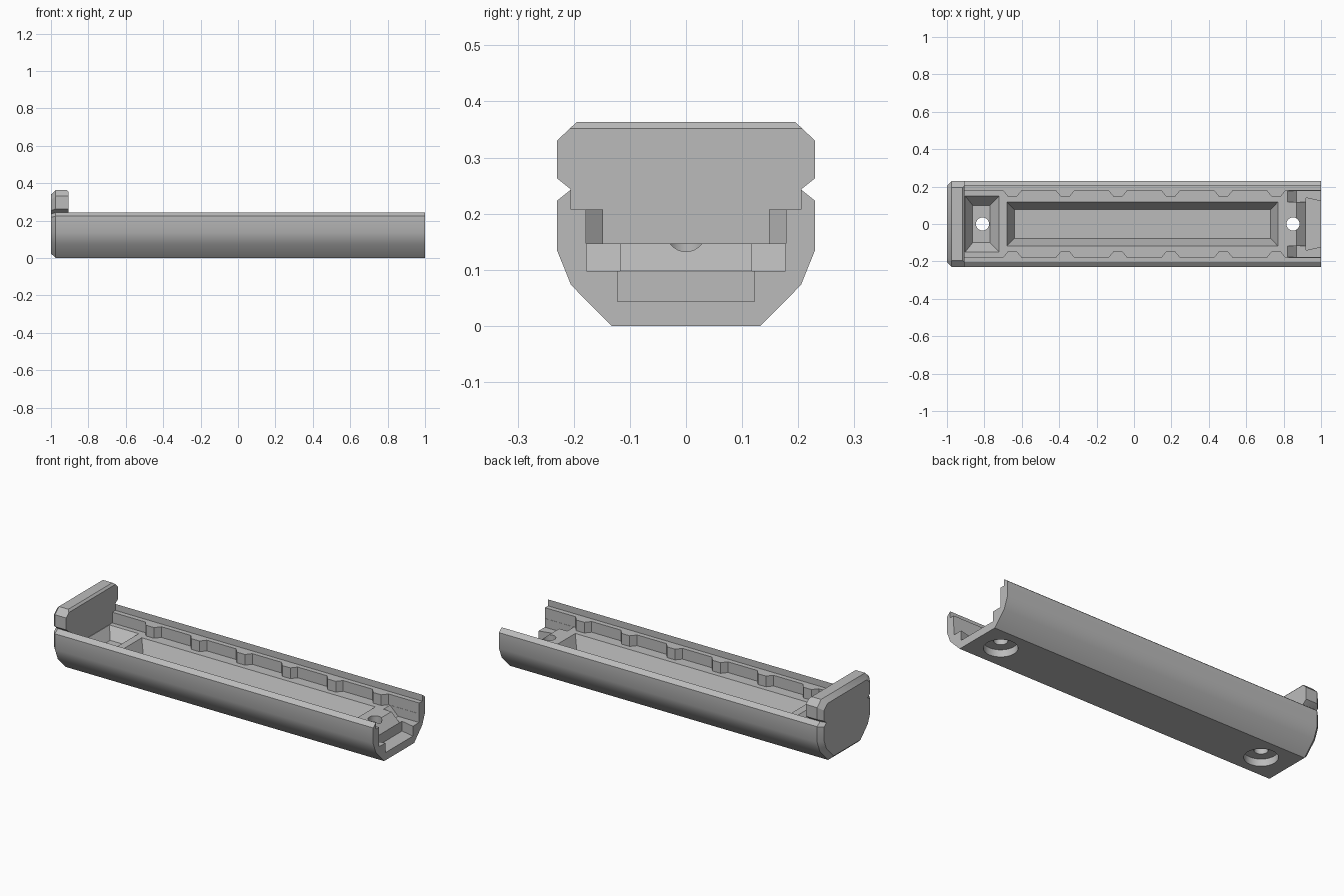
import bpy, bmesh, math
from mathutils import Vector

if "Cube" in bpy.data.objects:
    bpy.data.objects.remove(bpy.data.objects["Cube"])

grey = bpy.data.materials.new("plain_grey")
grey.use_nodes = True
COLOR = (0.5, 0.5, 0.5, 1)
grey.diffuse_color = COLOR
grey.node_tree.nodes["Principled BSDF"].inputs["Base Color"].default_value = COLOR


def loft(name, rings):
    """Closed solid through rings of matching points."""
    bm = bmesh.new()
    loops = [[bm.verts.new(p) for p in ring] for ring in rings]
    n = len(loops[0])
    for a, b in zip(loops, loops[1:]):
        for i in range(n):
            j = (i + 1) % n
            bm.faces.new((a[i], a[j], b[j], b[i]))
    bm.faces.new(loops[0])
    bm.faces.new(loops[-1])
    bmesh.ops.recalc_face_normals(bm, faces=bm.faces)
    mesh = bpy.data.meshes.new(name)
    bm.to_mesh(mesh)
    bm.free()
    mesh.materials.append(grey)
    obj = bpy.data.objects.new(name, mesh)
    bpy.context.collection.objects.link(obj)
    return obj


def prism(name, pts, axis, lo, hi):
    """Extrude a 2D outline along the x, y or z axis."""
    def place(p, t):
        q = list(p)
        q.insert(axis, t)
        return Vector(q)
    return loft(name, [[place(p, t) for p in pts] for t in (lo, hi)])


def basin(x0, x1, y, inset_x0, inset_x1, inset_y, z0, z1):
    """Tapered recess cutter."""
    def rect(a, b, w, z):
        return [(a, -w, z), (b, -w, z), (b, w, z), (a, w, z)]
    return loft("cutter", [rect(x0 + inset_x0, x1 - inset_x1, y - inset_y, z0),
                           rect(x0, x1, y, z1)])


def disc(x, r, z0, z1):
    ring = [(x + r * math.cos(k * math.tau / 32), r * math.sin(k * math.tau / 32))
            for k in range(32)]
    return prism("cutter", ring, 2, z0, z1)


def activate(obj):
    bpy.ops.object.select_all(action='DESELECT')
    obj.select_set(True)
    bpy.context.view_layer.objects.active = obj


def cut(obj, cutter):
    cutter.hide_render = True
    mod = obj.modifiers.new("cut", 'BOOLEAN')
    mod.operation = 'DIFFERENCE'
    mod.solver = 'EXACT'
    mod.object = cutter
    activate(obj)
    bpy.ops.object.modifier_apply(modifier=mod.name)
    bpy.data.objects.remove(cutter)


def smooth(obj):
    activate(obj)
    bpy.ops.object.shade_smooth_by_angle(angle=math.radians(30))


def mirrored(half):
    return half + [(-y, z) for y, z in reversed(half)]


# Trough-shaped body
FLOOR = 0.147
STEP = 0.098
outer = [(0.133, 0), (0.205, 0.073), (0.23, 0.135), (0.23, 0.223), (0.205, 0.243)]
inner = [(0.205, 0.207), (0.178, 0.207), (0.178, FLOOR)]
body = prism("channel_body", mirrored(outer + inner), 0, -0.905, 1)

# Long central recess and screw recess
cut(body, basin(-0.68, 0.77, 0.118, 0.04, 0.04, 0.041, 0.06, FLOOR + 0.001))
cut(body, basin(-0.903, -0.72, 0.15, 0.04, 0.05, 0.05, 0.09, FLOOR + 0.001))

# Lowered open end: side ramps, centre ramp, flared pocket
for lo, hi, start in ((0.118, 0.177, 0.82), (-0.177, -0.118, 0.82), (-0.12, 0.12, 0.87)):
    ramp = [(start, 0.16), (start, FLOOR), (start + 0.05, STEP), (1.02, STEP), (1.02, 0.16)]
    cut(body, prism("cutter", ramp, 1, lo, hi))
pocket = [(0.92, -0.14), (1.0, -0.122), (1.02, -0.122),
          (1.02, 0.122), (1.0, 0.122), (0.92, 0.14)]
cut(body, prism("cutter", pocket, 2, 0.043, 0.12))

# Screw holes with counterbores underneath
for x in (-0.81, 0.85):
    cut(body, disc(x, 0.035, -0.02, 0.2))
    cut(body, disc(x, 0.085, -0.02, 0.04))
smooth(body)

# Raised end cap with chamfered rim
rim = mirrored(outer + [(0.23, 0.263), (0.23, 0.33), (0.195, 0.363)])
MID = 0.18
face = [(-1, y * 0.89, MID + (z - MID) * 0.87) for y, z in rim]
cap = loft("end_cap", [face, [(-0.975, y, z) for y, z in rim],
                       [(-0.905, y, z) for y, z in rim]])
bm = bmesh.new()
bm.from_mesh(cap.data)
top_edge = [e for e in bm.edges
            if all(v.co.x > -0.91 and v.co.z > 0.35 for v in e.verts)]
bmesh.ops.bevel(bm, geom=top_edge, offset=0.011, segments=1, affect='EDGES')
bm.to_mesh(cap.data)
bm.free()
smooth(cap)

# Retaining lugs along both inner walls
for side, label in ((1, "back"), (-1, "front")):
    for k in range(6):
        x = -0.65 + 0.282 * k
        plan = [(x - 0.05, 0.178 * side), (x - 0.025, 0.148 * side),
                (x + 0.025, 0.148 * side), (x + 0.05, 0.178 * side)]
        prism(f"{label}_lug_{k + 1}", plan, 2, FLOOR, 0.207)
